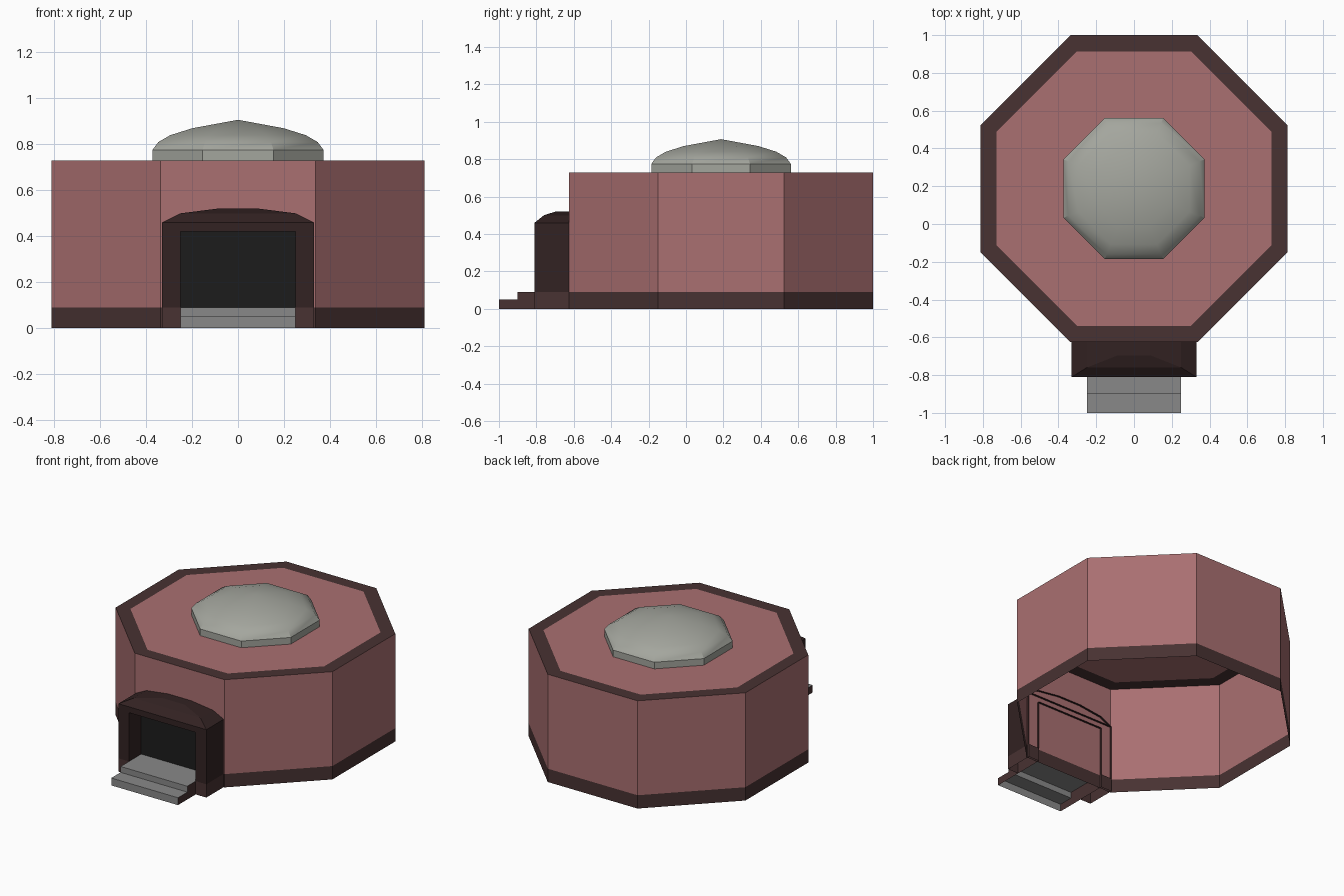
import bpy, bmesh, math

if "Cube" in bpy.data.objects:
    bpy.data.objects.remove(bpy.data.objects["Cube"])

CY = 0.1875        # centre of the octagon in y
APO = 0.8125       # wall distance from that centre
BACK = -0.61       # portal parts end just inside the front wall


def material(name, rgb):
    m = bpy.data.materials.new(name)
    m.diffuse_color = (*rgb, 1)
    m.use_nodes = True
    m.node_tree.nodes["Principled BSDF"].inputs["Base Color"].default_value = m.diffuse_color
    return m


PINK = material("pink_wall", (0.40, 0.16, 0.165))
BROWN = material("brown_trim", (0.065, 0.032, 0.032))
DARK = material("dark_portal", (0.032, 0.016, 0.016))
BLACK = material("black_door", (0.012, 0.012, 0.012))
DOME = material("dome_grey", (0.37, 0.38, 0.34))
STONE = material("step_grey", (0.25, 0.25, 0.25))


def loft(name, rings, mat, closed=True, cap_first=False, cap_last=False):
    """Skin a surface through point rings of equal length."""
    bm = bmesh.new()
    vs = [[bm.verts.new(p) for p in ring] for ring in rings]
    n = len(rings[0])
    for a, b in zip(vs, vs[1:]):
        for i in range(n if closed else n - 1):
            j = (i + 1) % n
            bm.faces.new((a[i], a[j], b[j], b[i]))
    if cap_first:
        bm.faces.new(vs[0])
    if cap_last:
        bm.faces.new(vs[-1])
    bmesh.ops.remove_doubles(bm, verts=bm.verts, dist=0.0005)
    bmesh.ops.recalc_face_normals(bm, faces=bm.faces)
    me = bpy.data.meshes.new(name)
    bm.to_mesh(me)
    bm.free()
    ob = bpy.data.objects.new(name, me)
    bpy.context.collection.objects.link(ob)
    me.materials.append(mat)
    return ob


def octagon(apothem, z):
    r = apothem / math.cos(math.pi / 8)
    return [(r * math.cos(a), CY + r * math.sin(a), z)
            for a in (math.pi / 8 + k * math.pi / 4 for k in range(8))]


def sheet_up(ob):
    """Make a flat sheet face upward."""
    for p in ob.data.polygons:
        if p.normal.z < 0:
            p.flip()


# Octagonal hall, open underneath
loft("base_band", [octagon(APO, 0), octagon(APO, 0.09)], BROWN)
loft("walls", [octagon(APO, 0.09), octagon(APO, 0.73)], PINK)
sheet_up(loft("roof_rim", [octagon(APO, 0.73), octagon(0.727, 0.73)], BROWN))
sheet_up(loft("roof", [octagon(0.727, 0.73)], PINK, cap_last=True))

# Faceted dome
profile = [(0.373, 0.73), (0.373, 0.775), (0.347, 0.81),
           (0.295, 0.84), (0.2, 0.87), (0.0, 0.907)]
dome = loft("dome", [octagon(a, z) for a, z in profile], DOME)
bpy.context.view_layer.objects.active = dome
dome.select_set(True)
bpy.ops.object.shade_smooth_by_angle(angle=math.radians(30))

# Portal frame around the doorway
frame = [(0.33, 0.09), (0.33, 0.46), (-0.33, 0.46), (-0.33, 0.09),
         (-0.25, 0.09), (-0.25, 0.42), (0.25, 0.42), (0.25, 0.09)]
loft("portal_frame", [[(x, y, z) for x, z in frame] for y in (-0.81, BACK)],
     DARK, cap_first=True)

# Portal roof, stepped in to a shallow vault
levels = [(0.33, -0.81, 0.46), (0.25, -0.76, 0.50), (0.085, -0.695, 0.521)]
loft("portal_roof", [[(-w, BACK, z), (-w, y, z), (w, y, z), (w, BACK, z)]
                     for w, y, z in levels], DARK, closed=False, cap_last=True)

# Portal feet and step sides, left and right
stair = [(-1.0, 0), (-1.0, 0.05), (-0.9, 0.05), (-0.9, 0.09), (-0.68, 0.09), (-0.68, 0)]
for s, side in ((-1, "left"), (1, "right")):
    foot = [(s * 0.25, -0.81), (s * 0.33, -0.81), (s * 0.33, BACK), (s * 0.25, BACK)]
    loft("portal_foot_" + side, [[(x, y, z) for x, y in foot] for z in (0, 0.09)], BROWN)
    cheek = loft("step_side_" + side, [[(s * 0.25, y, z) for y, z in stair]],
                 BROWN, cap_last=True)
    for p in cheek.data.polygons:
        if p.normal.x * s < 0:
            p.flip()

# Two steps, open underneath
steps = loft("steps", [[(x, y, z) for y, z in stair[:5]] for x in (-0.25, 0.25)],
             STONE, closed=False)
if steps.data.polygons[1].normal.z < 0:
    for p in steps.data.polygons:
        p.flip()

# Recessed door
door = loft("door", [[(x, -0.68, z) for x in (-0.25, 0.25)] for z in (0.09, 0.42)],
            BLACK, closed=False)
for p in door.data.polygons:
    if p.normal.y > 0:
        p.flip()
